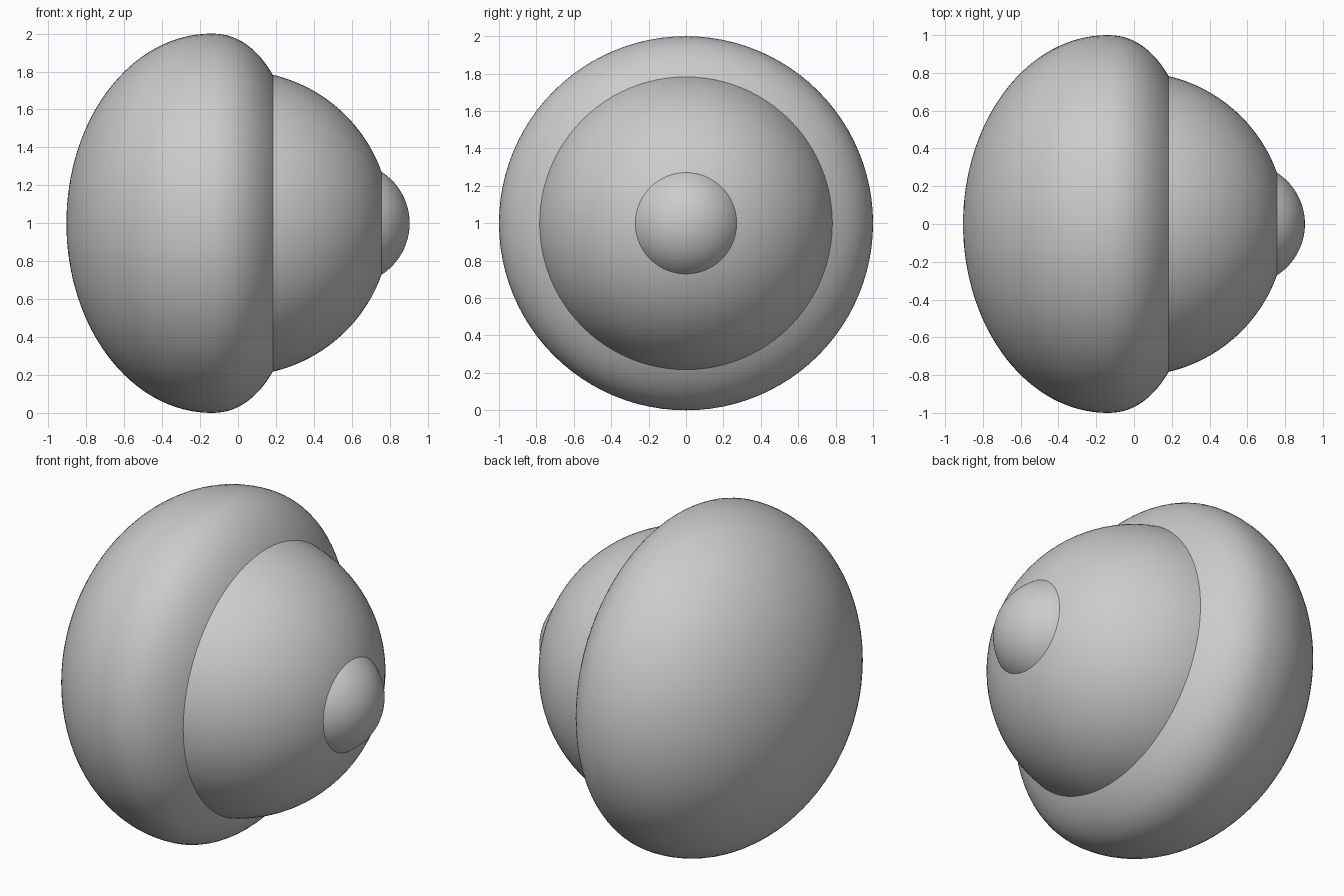
import bpy, bmesh
from math import sin, cos, pi
from mathutils import Matrix

if "Cube" in bpy.data.objects:
    bpy.data.objects.remove(bpy.data.objects["Cube"])

CENTRE_Z = 1.0


def ball(name, radius, x):
    """Smooth sphere whose poles lie on the x axis."""
    bm = bmesh.new()
    bmesh.ops.create_uvsphere(bm, u_segments=96, v_segments=64, radius=radius)
    bmesh.ops.rotate(bm, verts=bm.verts, matrix=Matrix.Rotation(pi / 2, 3, 'Y'))
    return finish(name, bm, x)


def lathe(name, profile, x):
    """Revolve (x, radius) points around the x axis."""
    bm = bmesh.new()
    verts = [bm.verts.new((px, 0, r)) for px, r in profile]
    edges = [bm.edges.new(pair) for pair in zip(verts, verts[1:])]
    bmesh.ops.spin(bm, geom=verts + edges, cent=(0, 0, 0), axis=(1, 0, 0),
                   angle=2 * pi, steps=96, use_duplicate=False)
    bmesh.ops.remove_doubles(bm, verts=bm.verts, dist=1e-5)
    bmesh.ops.recalc_face_normals(bm, faces=bm.faces)
    return finish(name, bm, x)


def finish(name, bm, x):
    mesh = bpy.data.meshes.new(name)
    for face in bm.faces:
        face.smooth = True
    bm.to_mesh(mesh)
    bm.free()
    obj = bpy.data.objects.new(name, mesh)
    obj.location = (x, 0, CENTRE_Z)
    bpy.context.collection.objects.link(obj)
    return obj


# Wide cap: half ellipse at the back, fuller rounded shoulder towards the body
steps = 32
back = [(-0.765 * cos(a), sin(a))
        for a in (pi / 2 * i / steps for i in range(steps + 1))]
power = 2 / 2.2
front = [(0.4815 * sin(a) ** power, max(cos(a), 0) ** power)
         for a in (pi / 2 * i / steps for i in range(1, steps))]
lathe("cap", back + front + [(0.4815, 0)], -0.14)

# Domed body and small rounded tip
ball("body", 0.804, 0.0)
ball("tip", 0.322, 0.583)
